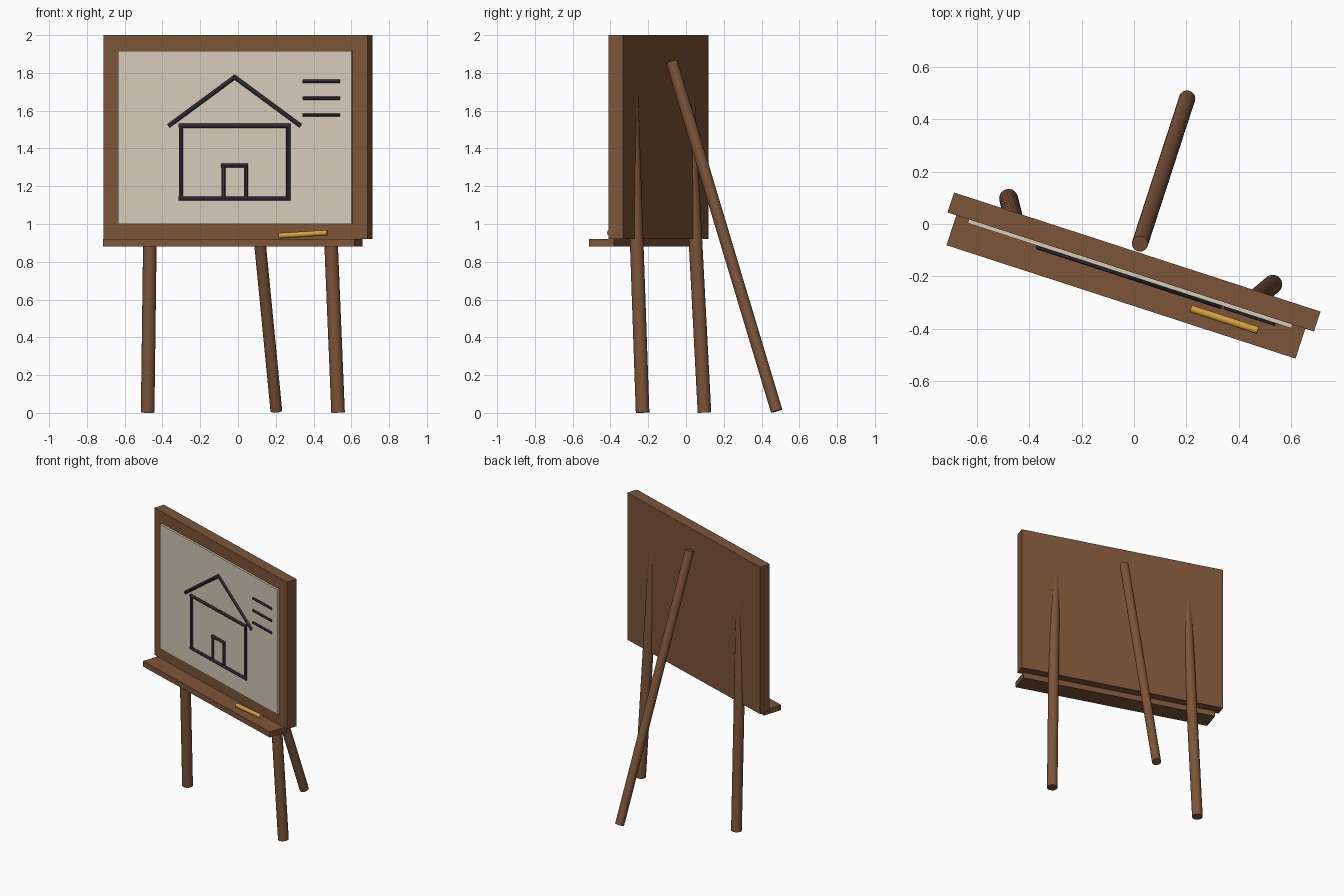
import bpy, bmesh, math
from mathutils import Matrix, Vector

cube = bpy.data.objects.get("Cube")
if cube:
    bpy.data.objects.remove(cube, do_unlink=True)

# The whole easel is turned about z: local x runs along the board, local y to its back
TURN = Matrix.Translation((0, -0.145, 0)) @ Matrix.Rotation(math.radians(-18), 4, 'Z')


def material(name, rgb):
    m = bpy.data.materials.new(name)
    m.use_nodes = True
    m.diffuse_color = (*rgb, 1)
    bsdf = next(n for n in m.node_tree.nodes if n.type == 'BSDF_PRINCIPLED')
    bsdf.inputs["Base Color"].default_value = (*rgb, 1)
    return m


WOOD = material("brown wood", (0.205, 0.090, 0.040))
CANVAS = material("cream canvas", (0.66, 0.60, 0.48))
INK = material("dark charcoal", (0.044, 0.038, 0.050))
YELLOW = material("pencil yellow", (0.68, 0.37, 0.045))


def finish(name, bm, mat, smooth=False):
    bmesh.ops.transform(bm, matrix=TURN, verts=bm.verts)
    mesh = bpy.data.meshes.new(name)
    bm.to_mesh(mesh)
    bm.free()
    mesh.materials.append(mat)
    obj = bpy.data.objects.new(name, mesh)
    bpy.context.collection.objects.link(obj)
    if smooth:
        bpy.ops.object.select_all(action='DESELECT')
        obj.select_set(True)
        bpy.context.view_layer.objects.active = obj
        bpy.ops.object.shade_smooth_by_angle(angle=math.radians(40))
    return obj


def box(name, low, high, mat):
    low, high = Vector(low), Vector(high)
    bm = bmesh.new()
    place = Matrix.Translation((low + high) / 2) @ Matrix.Diagonal((*(high - low), 1))
    bmesh.ops.create_cube(bm, size=1, matrix=place)
    return finish(name, bm, mat)


def rod(name, a, b, radius, mat, sides=16):
    a, b = Vector(a), Vector(b)
    d = b - a
    place = Matrix.Translation((a + b) / 2) @ d.to_track_quat('Z', 'Y').to_matrix().to_4x4()
    bm = bmesh.new()
    bmesh.ops.create_cone(bm, cap_ends=True, segments=sides, radius1=radius,
                          radius2=radius, depth=d.length, matrix=place)
    return finish(name, bm, mat, smooth=sides > 8)


# Board, canvas and tray
box("board", (-0.735, -0.04, 0.92), (0.735, 0.04, 2.0), WOOD)
box("canvas", (-0.65, -0.055, 1.0), (0.65, -0.035, 1.916), CANVAS)
box("tray", (-0.70, -0.16, 0.88), (0.70, -0.02, 0.92), WOOD)

# Legs: two leaning into the board, one prop behind
for side, name in ((1, "left_leg"), (-1, "right_leg")):
    rod(name, (side * 0.53, 0.083, 0.002), (side * 0.48, 0.003, 1.75), 0.036, WOOD, 20)
rod("back_leg", (0, 0.657, 0.01), (0, 0.073, 1.86), 0.031, WOOD, 20)

# House sketch: pairs of (x, z) end points
Y = -0.057
strokes = {
    "house_base": ((-0.31, 1.135), (0.31, 1.135)),
    "house_top": ((-0.31, 1.52), (0.31, 1.52)),
    "door_top": ((-0.074, 1.31), (0.074, 1.31)),
}
for side, word in ((1, "left"), (-1, "right")):
    strokes["house_wall_" + word] = ((side * 0.298, 1.135), (side * 0.298, 1.52))
    strokes["roof_" + word] = ((side * 0.367, 1.52), (side * -0.004, 1.78))
    strokes["door_side_" + word] = ((side * 0.063, 1.135), (side * 0.063, 1.31))
for name, ((x1, z1), (x2, z2)) in strokes.items():
    rod(name, (x1, Y, z1), (x2, Y, z2), 0.0115, INK, 8)

# Three short lines beside the house
for i, z in enumerate((1.755, 1.666, 1.577)):
    rod(f"short_line_{i + 1}", (0.38, Y, z), (0.587, Y, z), 0.009, INK, 8)

# Pencil resting on the tray
rod("pencil", (0.262, -0.102, 0.938), (0.530, -0.102, 0.954), 0.0145, YELLOW, 10)
